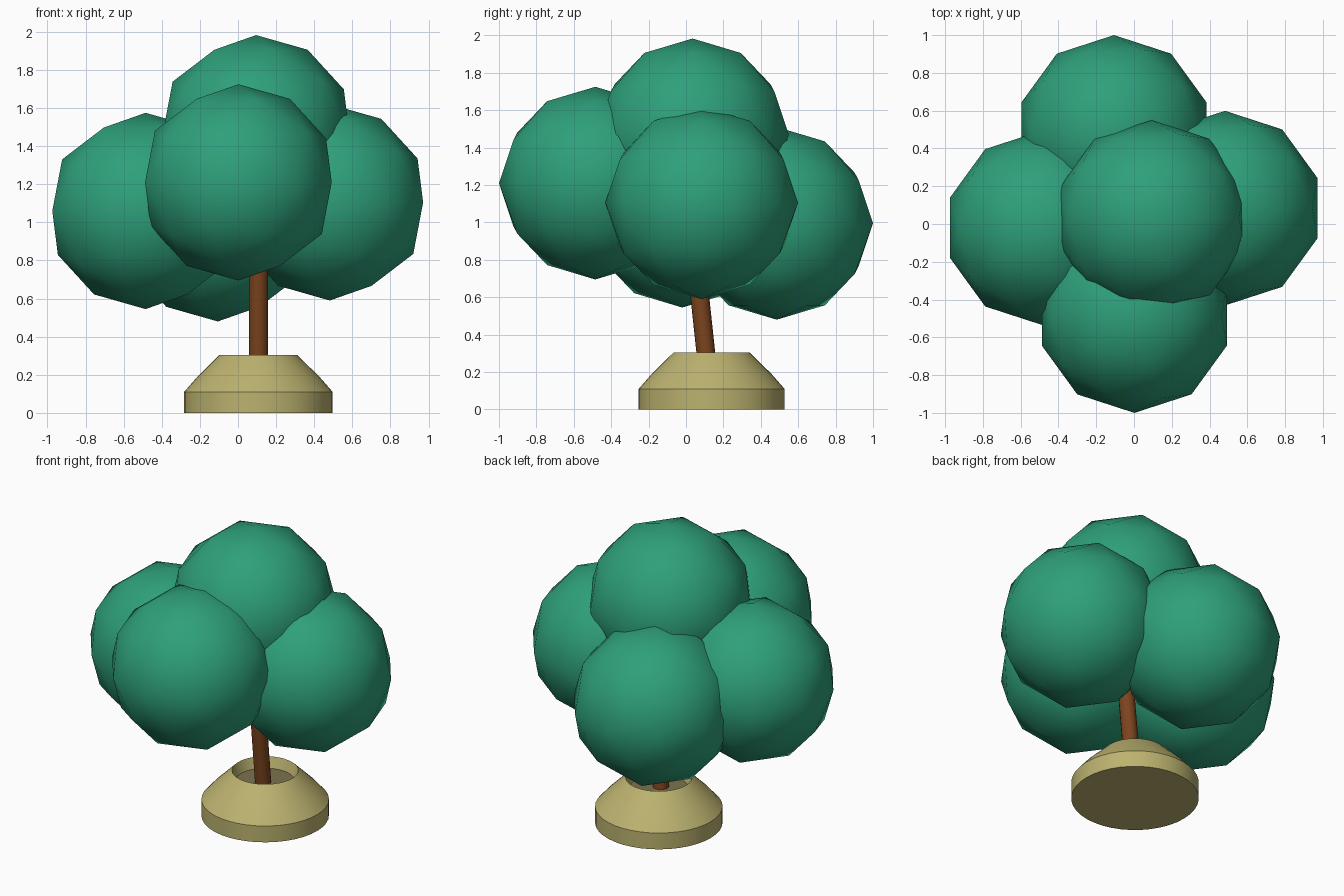
import bpy, bmesh, math
from mathutils import Vector

if "Cube" in bpy.data.objects:
    bpy.data.objects.remove(bpy.data.objects["Cube"])


def material(name, rgb):
    m = bpy.data.materials.new(name)
    m.diffuse_color = (*rgb, 1)
    m.use_nodes = True
    m.node_tree.nodes["Principled BSDF"].inputs["Base Color"].default_value = m.diffuse_color
    return m


GREEN = material("leaf_green", (0.027, 0.35, 0.195))
BROWN = material("bark_brown", (0.2, 0.058, 0.013))
TAN = material("pot_tan", (0.5, 0.445, 0.16))
SOIL = material("soil_brown", (0.2, 0.17, 0.075))


def finish(name, mat, angle):
    ob = bpy.context.object
    ob.name = name
    ob.data.materials.append(mat)
    bpy.ops.object.shade_smooth_by_angle(angle=math.radians(angle))
    return ob


# Foliage: five overlapping low-poly balls
balls = {
    "foliage_top": (0.095, 0.035, 1.468),
    "foliage_front": (0.002, -0.485, 1.21),
    "foliage_back": (-0.106, 0.485, 0.995),
    "foliage_left": (-0.485, -0.02, 1.06),
    "foliage_right": (0.482, 0.084, 1.105),
}
for name, loc in balls.items():
    bpy.ops.mesh.primitive_ico_sphere_add(subdivisions=2, radius=0.515, location=loc)
    finish(name, GREEN, 60)

# Trunk: thin cylinder leaning forward into the foliage
foot, tip = Vector((0.108, 0.117, 0.2)), Vector((0.108, 0.01, 1.2))
axis = tip - foot
bpy.ops.mesh.primitive_cylinder_add(vertices=16, radius=0.05, depth=axis.length,
                                    location=(foot + tip) / 2)
bpy.context.object.rotation_euler = axis.to_track_quat('Z', 'Y').to_euler()
finish("trunk", BROWN, 40)

# Pot: lathed profile (radius, height) with a shallow recess on top
profile = [(0, 0), (0.39, 0), (0.39, 0.11), (0.32, 0.19), (0.203, 0.305),
           (0.18, 0.235), (0, 0.235)]
bm = bmesh.new()
pts = [bm.verts.new((r, 0, z)) for r, z in profile]
edges = [bm.edges.new(p) for p in zip(pts, pts[1:])]
bmesh.ops.spin(bm, geom=pts + edges, axis=(0, 0, 1), cent=(0, 0, 0),
               angle=2 * math.pi, steps=40, use_duplicate=False)
bmesh.ops.remove_doubles(bm, verts=bm.verts, dist=0.0005)
bmesh.ops.recalc_face_normals(bm, faces=bm.faces)

# Soil colour on the recessed floor
for f in bm.faces:
    if all(abs(v.co.z - 0.235) < 0.001 for v in f.verts):
        f.material_index = 1
mesh = bpy.data.meshes.new("pot")
bm.to_mesh(mesh)
bm.free()
mesh.materials.append(TAN)
mesh.materials.append(SOIL)
pot = bpy.data.objects.new("pot", mesh)
pot.location = (0.107, 0.137, 0)
bpy.context.collection.objects.link(pot)
bpy.ops.object.select_all(action='DESELECT')
pot.select_set(True)
bpy.context.view_layer.objects.active = pot
bpy.ops.object.shade_smooth_by_angle(angle=math.radians(35))
